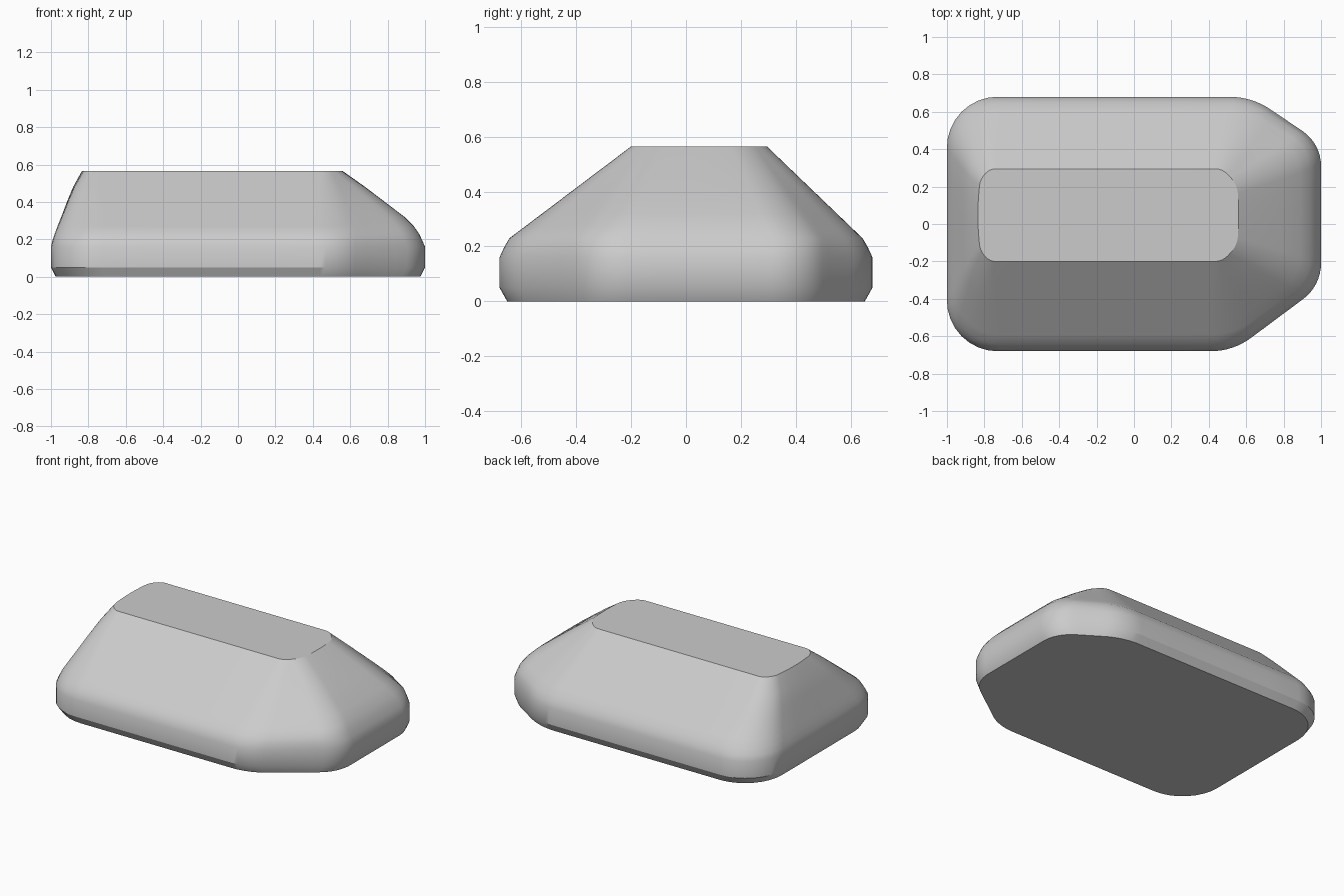
import bpy
import bmesh
import math
from mathutils import Vector

if "Cube" in bpy.data.objects:
    bpy.data.objects.remove(bpy.data.objects["Cube"])

grey = bpy.data.materials.new("plain grey")
grey.diffuse_color = (0.6, 0.6, 0.6, 1)
grey.use_nodes = True
grey.node_tree.nodes["Principled BSDF"].inputs["Base Color"].default_value = grey.diffuse_color

# Ring heights with the left and right ends: z, x_left, x_right, inset of the sides
RINGS = [
    (0.0, -0.975, 0.975, 0.028), (0.05, -1.0, 1.0, 0.0), (0.16, -1.0, 1.0, 0.0),
    (0.195, -0.992, 0.985, 0.016), (0.23, -0.98, 0.968, 0.036),
    (0.27, -0.965, 0.94, 0), (0.32, -0.945, 0.89, 0), (0.40, -0.915, 0.785, 0),
    (0.48, -0.882, 0.68, 0), (0.565, -0.835, 0.56, 0),
]
Z_SLOPE, Z_TOP = 0.23, 0.565


def mix(a, b, t):
    return a + (b - a) * t


def ring_points(z, xl, xr, inset):
    """Six-cornered outline with rounded corners and slightly bowed ends."""
    t = max(0.0, (z - Z_SLOPE) / (Z_TOP - Z_SLOPE))
    if t > 0:
        yf, yb = mix(-0.644, -0.2, t), mix(0.644, 0.295, t)
    else:
        yf, yb = -0.68 + inset, 0.68 - inset
    corners = [
        (xl, yf, mix(0.27, 0.09, t)),
        (mix(0.53, 0.48, t), yf, mix(0.12, 0.05, t)),
        (xr, mix(-0.33, -0.12, t), mix(0.12, 0.05, t)),
        (xr, mix(0.43, 0.215, t), mix(0.12, 0.05, t)),
        (mix(0.63, 0.48, t), yb, mix(0.12, 0.05, t)),
        (xl, yb, mix(0.27, 0.09, t)),
    ]
    pts = []
    n = len(corners)
    for i, (x, y, d) in enumerate(corners):
        c = Vector((x, y))
        prev, nxt = Vector(corners[i - 1][:2]), Vector(corners[(i + 1) % n][:2])
        a = c + (prev - c).normalized() * min(d, (prev - c).length * 0.45)
        b = c + (nxt - c).normalized() * min(d, (nxt - c).length * 0.45)
        # weighted curve close to a circular arc
        w = math.cos((c - a).angle(b - c) / 2)
        for k in range(9):
            u = k / 8
            p, q, r = (1 - u) ** 2, 2 * u * (1 - u) * w, u * u
            pts.append((a * p + c * q + b * r) / (p + q + r))
        # straight run to the next corner
        nx = corners[(i + 1) % n]
        dn = min(nx[2], (nxt - c).length * 0.45)
        e = nxt + (c - nxt).normalized() * dn
        pts += [b.lerp(e, k / 5) for k in range(1, 5)]
    # bow the two ends outward near the top
    yc, h = (yf + yb) / 2, (yb - yf) / 2
    for p in pts:
        amount = 0.022 * t * ((p.y - yc) / h) ** 2
        if p.x < xl + 0.1:
            p.x += amount * (1 - (p.x - xl) / 0.1)
        elif p.x > xr - 0.1:
            p.x -= amount * (1 - (xr - p.x) / 0.1)
    return [(p.x, p.y, z) for p in pts]


# Body: rings joined into a closed shell with flat top and bottom
bm = bmesh.new()
loops = [[bm.verts.new(p) for p in ring_points(*r)] for r in RINGS]
for lo, hi in zip(loops, loops[1:]):
    for i in range(len(lo)):
        j = (i + 1) % len(lo)
        bm.faces.new((lo[i], lo[j], hi[j], hi[i]))
bm.faces.new(list(reversed(loops[0])))
bm.faces.new(loops[-1])
bmesh.ops.recalc_face_normals(bm, faces=bm.faces)
mesh = bpy.data.meshes.new("body")
bm.to_mesh(mesh)
bm.free()
mesh.materials.append(grey)
body = bpy.data.objects.new("body", mesh)
bpy.context.collection.objects.link(body)

# Smooth sides, crisp rims
bpy.context.view_layer.objects.active = body
body.select_set(True)
bpy.ops.object.shade_smooth_by_angle(angle=math.radians(29))
